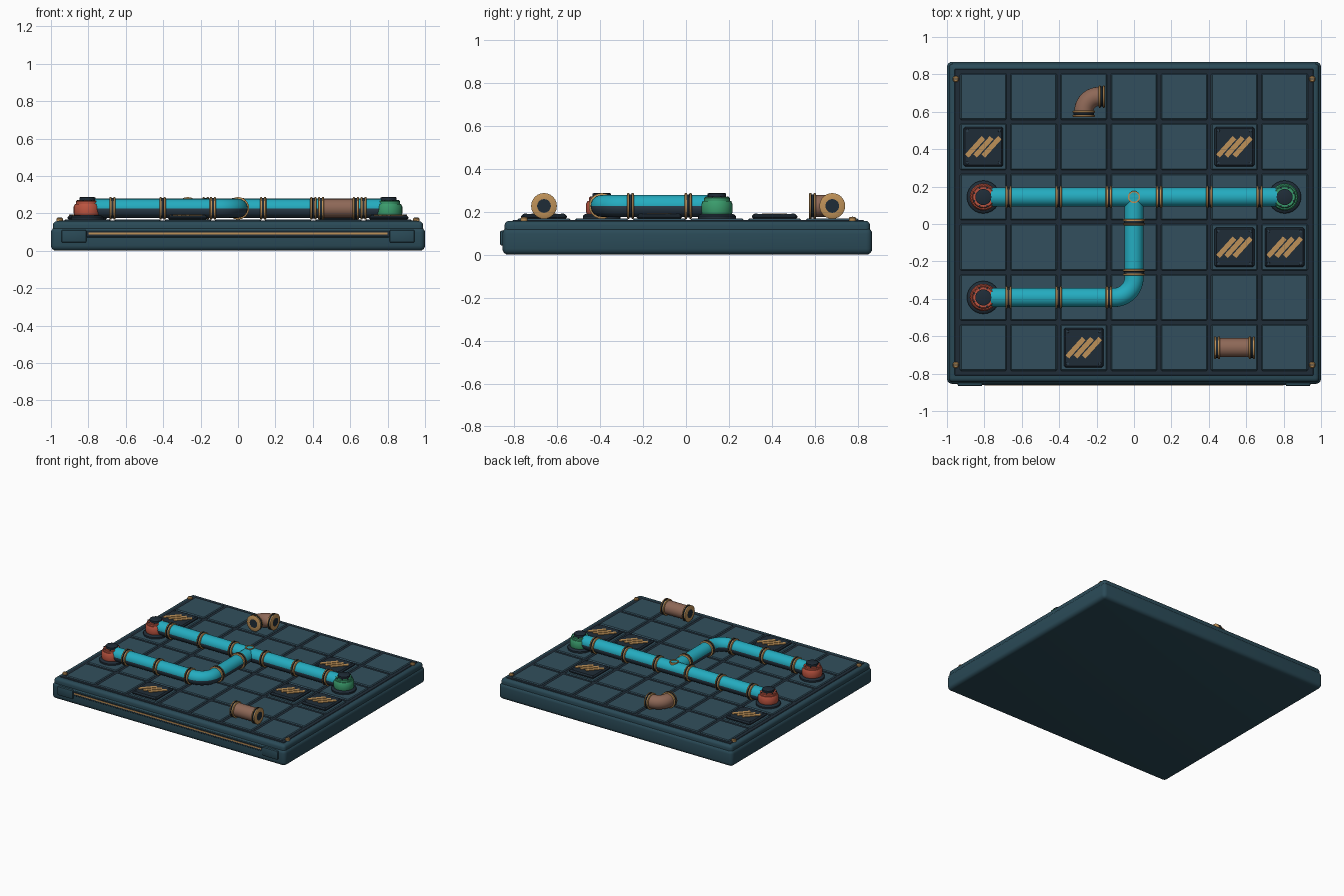
import bpy, bmesh, math
from mathutils import Vector, Matrix

if "Cube" in bpy.data.objects:
    bpy.data.objects.remove(bpy.data.objects["Cube"])

def mat(name, rgb):
    m = bpy.data.materials.new(name)
    lin = [((c / 255 + 0.055) / 1.055) ** 2.4 for c in rgb]
    m.diffuse_color = (*lin, 1)
    m.use_nodes = True
    m.node_tree.nodes["Principled BSDF"].inputs["Base Color"].default_value = m.diffuse_color
    return m

BODY = mat("deep_teal", (42, 74, 87))
TILE = mat("slate_tile", (50, 79, 93))
DARK = mat("dark_navy", (31, 44, 55))
CYAN = mat("cyan_pipe", (36, 172, 192))
STEEL = mat("dark_steel", (44, 62, 76))
BRASS = mat("brass", (190, 145, 88))
BROWN = mat("copper_brown", (142, 104, 87))
RED = mat("red_enamel", (188, 84, 64))
GREEN = mat("green_enamel", (58, 156, 108))

PITCH, CY, PZ, PR = 0.2685, 0.01, 0.227, 0.051

def cell(col, row):
    """Centre of a board square, counted from the middle column and the front row."""
    return col * PITCH, CY + (row - 2.5) * PITCH

def finish(name, bm, mats, loc=(0, 0, 0), rot=None, smooth=True):
    bmesh.ops.recalc_face_normals(bm, faces=bm.faces)
    me = bpy.data.meshes.new(name)
    bm.to_mesh(me)
    bm.free()
    for m in mats:
        me.materials.append(m)
    ob = bpy.data.objects.new(name, me)
    bpy.context.collection.objects.link(ob)
    ob.location = loc
    if rot:
        ob.rotation_euler = rot
    if smooth:
        bpy.context.view_layer.objects.active = ob
        bpy.ops.object.select_all(action='DESELECT')
        ob.select_set(True)
        bpy.ops.object.shade_smooth_by_angle(angle=math.radians(35))
    return ob

def box(name, lo, hi, m, bevel=0, seg=1, rot_z=0):
    lo, hi = Vector(lo), Vector(hi)
    bm = bmesh.new()
    bmesh.ops.create_cube(bm, size=1)
    bmesh.ops.scale(bm, vec=hi - lo, verts=bm.verts)
    if bevel:
        bmesh.ops.bevel(bm, geom=bm.edges[:], offset=bevel, segments=seg,
                        profile=0.5, affect='EDGES')
    return finish(name, bm, [m], (lo + hi) / 2, (0, 0, rot_z), smooth=seg > 1)

def lathe(name, profile, mats, ids, loc, rot=None, n=24):
    """Spin (radius, height) points about z; ids gives a material per band."""
    bm = bmesh.new()
    rings = []
    for r, h in profile:
        if r == 0:
            rings.append([bm.verts.new((0, 0, h))] * n)
        else:
            rings.append([bm.verts.new((r * math.cos(2 * math.pi * k / n),
                                        r * math.sin(2 * math.pi * k / n), h)) for k in range(n)])
    for a, b, i in zip(rings, rings[1:], ids):
        for k in range(n):
            vs = list(dict.fromkeys((a[k], a[(k + 1) % n], b[(k + 1) % n], b[k])))
            bm.faces.new(vs).material_index = i
    return finish(name, bm, mats, loc, rot)

def tube(name, pts, top, bottom, n=24):
    """Round pipe along a flat path, with a separate colour for its lower half."""
    pts = [Vector((x, y, PZ)) for x, y in pts]
    bm = bmesh.new()
    rings = []
    for i, p in enumerate(pts):
        t = (pts[min(i + 1, len(pts) - 1)] - pts[max(i - 1, 0)]).normalized()
        side = Vector((t.y, -t.x, 0))
        rings.append([bm.verts.new(p + side * PR * math.cos(2 * math.pi * k / n)
                      + Vector((0, 0, PR * math.sin(2 * math.pi * k / n)))) for k in range(n)])
    for a, b in zip(rings, rings[1:]):
        for k in range(n):
            f = bm.faces.new((a[k], a[(k + 1) % n], b[(k + 1) % n], b[k]))
            f.material_index = int(k >= n // 2)
    bm.faces.new(rings[0])
    bm.faces.new(rings[-1])
    return finish(name, bm, [top, bottom])

def arc(cx, cy, r, a0, a1, n=12):
    return [(cx + r * math.cos(math.radians(a0 + (a1 - a0) * i / n)),
             cy + r * math.sin(math.radians(a0 + (a1 - a0) * i / n))) for i in range(n + 1)]

def flange(name, x, y, along_y=False):
    """Pair of brass rings with a dark gasket and a dark bore."""
    prof = [(0, -.017), (.032, -.017), (.055, -.017), (.060, -.014), (.060, -.006), (.054, -.005),
            (.054, .005), (.060, .006), (.060, .014), (.055, .017), (.032, .017), (0, .017)]
    ids = [1, 0, 0, 0, 1, 1, 1, 0, 0, 0, 1]
    rot = (math.pi / 2, 0, 0) if along_y else (0, math.pi / 2, 0)
    lathe(name, prof, [BRASS, DARK], ids, (x, y, PZ), rot)

# Board body: two rounded slabs and the dark playing floor
box("base_lower", (-1, -.855, 0), (1, .867, .125), BODY, .028, 4)
box("base_upper", (-.99, -.845, .07), (.99, .857, .158), BODY, .022, 4)
box("board_floor", (-.96, CY - .82, .14), (.96, CY + .82, .161), DARK, .004)

# Square tiles
for col in range(-3, 4):
    for row in range(6):
        x, y = cell(col, row)
        box("tile", (x - .124, y - .124, .15), (x + .124, y + .124, .168), TILE, .006)

# Corner screws with a slot
for sx in (-1, 1):
    for y in (-.754, .775):
        lathe("corner_screw", [(.017, .15), (.017, .17), (.012, .176), (0, .176)],
              [BRASS], [0] * 3, (sx * .953, y, 0), n=12)
        box("screw_slot", (sx * .953 - .011, y - .002, .174), (sx * .953 + .011, y + .002, .177), DARK)

# Front trim: end blocks, channel and brass strip
for s in (-1, 1):
    box("front_block", (s * .877 - .067, -.867, .043), (s * .877 + .067, -.83, .112), BODY, .009, 2)
box("front_channel", (-.81, -.859, .072), (.81, -.85, .108), BODY, .003)
box("front_groove", (-.81, -.861, .079), (.81, -.853, .103), DARK)
box("front_strip", (-.80, -.864, .087), (.80, -.855, .097), BRASS)

# Blocked squares with diagonal stripes and corner studs
for col, row in ((-3, 4), (2, 4), (2, 2), (3, 2), (-1, 0)):
    x, y = cell(col, row)
    box("blocked_plate", (x - .106, y - .106, .165), (x + .106, y + .106, .189), DARK, .009)
    for k in (-1, 0, 1):
        cx = x + k * .044
        box("warning_stripe", (cx - .066, y - .013, .187), (cx + .066, y + .013, .193),
            BRASS, rot_z=math.radians(48))
    for sx in (-1, 1):
        for sy in (-1, 1):
            lathe("plate_stud", [(.008, .186), (.007, .193), (0, .193)], [STEEL], [0, 0],
                  (x + sx * .086, y + sy * .086, 0), n=8)

# Cyan pipe runs
y1, y2 = cell(0, 3)[1], cell(0, 1)[1]
B = .105
tube("main_pipe", [(-.765, y1), (.765, y1)], CYAN, STEEL)
tube("branch_pipe", [(-.765, y2)] + arc(-B, y2 + B, B, -90, 0) + [(0, y1)], CYAN, STEEL)
for i in range(6):
    flange("main_flange", (i - 2.5) * PITCH, y1)
for i in range(3):
    flange("branch_flange", (i - 2.5) * PITCH, y2)
for j in (1.5, 2.5):
    flange("branch_flange", 0, cell(0, j)[1], True)

# Junction cap ring
lathe("junction_ring", [(.0, .277), (.025, .277), (.025, .282), (.033, .282), (.033, .25)],
      [CYAN, BRASS], [0, 1, 1, 1], (0, y1, 0))

# Inlet and outlet fittings
def fitting(name, col, row, colour):
    x, y = cell(col, row)
    prof = [(.088, .16), (.088, .18), (.080, .188), (.070, .190), (.073, .200), (.073, .235),
            (.066, .250), (.060, .250), (.060, .264), (.055, .269), (.043, .269),
            (.043, .284), (.037, .287), (0, .287)]
    ids = [1, 1, 1, 0, 0, 0, 0, 0, 0, 0, 1, 1, 1]
    lathe(name, prof, [colour, DARK], ids, (x, y, 0))
    # small dark bolts round the collar
    for k in range(8):
        a = math.pi / 4 * (k + .5)
        lathe(name + "_bolt", [(.006, .245), (.006, .271), (0, .271)], [DARK], [0, 0],
              (x + .053 * math.cos(a), y + .053 * math.sin(a), 0), n=6)

fitting("inlet_fitting", -3, 3, RED)
fitting("inlet_fitting", -3, 1, RED)
fitting("outlet_fitting", 3, 3, GREEN)

# Loose straight pipe
x, y = cell(2, 0)
tube("loose_pipe", [(x - .09, y), (x + .09, y)], BROWN, BROWN)
for s in (-1, 1):
    flange("loose_pipe_flange", x + s * .093, y)

# Loose elbow pipe
x, y = cell(-1, 5)
tube("loose_elbow", [(x, y - .09)] + arc(x + .08, y - .08, .08, 180, 90) + [(x + .09, y)], BROWN, BROWN)
flange("loose_elbow_flange", x + .096, y)
flange("loose_elbow_flange", x, y - .092, True)
